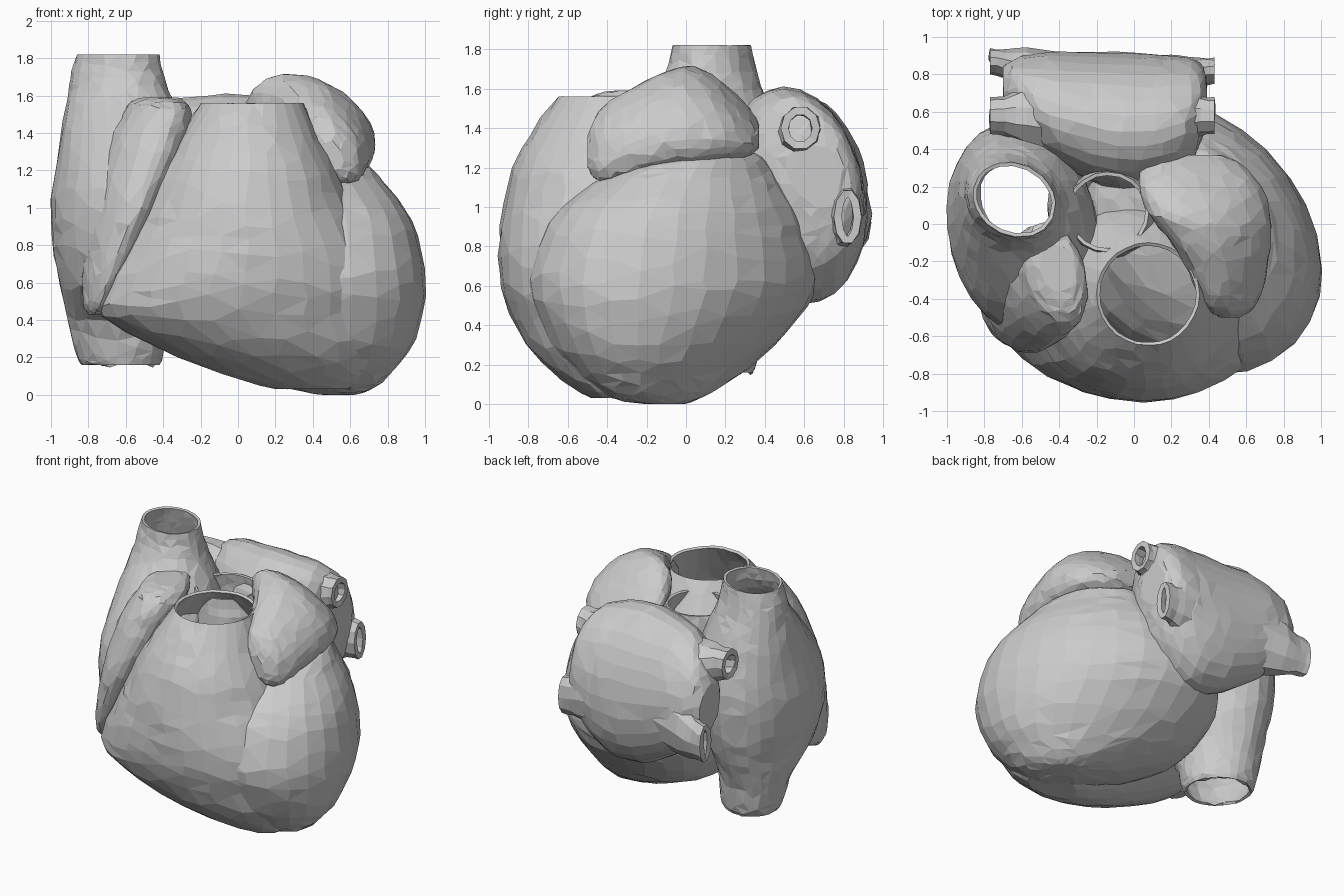
import bpy, bmesh, math, random

random.seed(4)
if "Cube" in bpy.data.objects:
    bpy.data.objects.remove(bpy.data.objects["Cube"])

grey = bpy.data.materials.new("matte grey")
grey.use_nodes = True
GREY = (0.6, 0.6, 0.6, 1)
grey.diffuse_color = GREY
grey.node_tree.nodes["Principled BSDF"].inputs["Base Color"].default_value = GREY


def spline(rows, steps=4):
    """Smoothly interpolate the rows of a section table."""
    out = []
    for i in range(len(rows) - 1):
        a, b, c, d = (rows[max(0, min(len(rows) - 1, i + k))] for k in (-1, 0, 1, 2))
        for s in range(steps):
            t = s / steps
            out.append([q + t / 2 * (r - p + t * (2*p - 5*q + 4*r - w + t * (3*(q - r) + w - p)))
                        for p, q, r, w in zip(a, b, c, d)])
    return out + [list(rows[-1])]


def loft(name, axis, rows, tilt=0, hollow=False, sides=28, keep=0.4, rough=0.005, steps=4, wall=0.02):
    """Skin oval sections; a row is (position, min, max, min, max) of the other two axes."""
    u, v = [k for k in range(3) if k != axis]
    bm = bmesh.new()
    rings = []
    sections = spline(rows, steps)
    for i, (pos, u0, u1, v0, v1) in enumerate(sections):
        jitter = rough if 0 < i < len(sections) - 1 else 0
        ring = []
        for k in range(sides):
            t = 2 * math.pi * k / sides
            p = [0, 0, 0]
            p[axis] = pos
            p[u] = (u0 + u1) / 2 + (u1 - u0) / 2 * (
                math.cos(t) * math.sqrt(1 - tilt * tilt) + math.sin(t) * tilt)
            p[v] = (v0 + v1) / 2 + (v1 - v0) / 2 * math.sin(t)
            ring.append(bm.verts.new([c + random.uniform(-jitter, jitter) for c in p]))
        rings.append(ring)
    for a, b in zip(rings, rings[1:]):
        for k in range(sides):
            n = (k + 1) % sides
            bm.faces.new((a[k], a[n], b[n], b[k]))
    if hollow != "both":
        bm.faces.new(rings[0])
    if not hollow:
        bm.faces.new(rings[-1])
    bmesh.ops.recalc_face_normals(bm, faces=bm.faces)
    mesh = bpy.data.meshes.new(name)
    bm.to_mesh(mesh)
    bm.free()
    mesh.materials.append(grey)
    obj = bpy.data.objects.new(name, mesh)
    bpy.context.collection.objects.link(obj)
    # irregular facets, then wall thickness on open vessels
    if keep < 1:
        obj.modifiers.new("facets", "DECIMATE").ratio = keep
    if hollow:
        shell = obj.modifiers.new("wall", "SOLIDIFY")
        shell.thickness = wall
        shell.offset = -1


# Left ventricle: large egg that forms the apex
loft("left_ventricle", 2, [
    (0, .46, .62, -.2, -.02), (.04, .25, .73, -.4, .1), (.15, -.08, .85, -.56, .27),
    (.3, -.34, .95, -.69, .45), (.5, -.45, 1, -.78, .62), (.65, -.46, 1, -.8, .67),
    (.85, -.42, .96, -.74, .64), (1, -.3, .89, -.64, .58), (1.15, -.2, .77, -.45, .49),
    (1.25, 0, .66, -.22, .4), (1.3, .15, .5, 0, .25)], tilt=-.25)

# Right ventricle: front chamber, open at the top
loft("right_ventricle", 2, [
    (.03, .22, .6, -.48, -.25), (.1, -.05, .68, -.6, -.18), (.25, -.42, .75, -.77, -.08),
    (.43, -.74, .78, -.88, .04), (.6, -.72, .78, -.94, .1), (.8, -.62, .72, -.95, .14),
    (1, -.52, .61, -.93, .14), (1.2, -.42, .53, -.88, .1), (1.4, -.3, .42, -.77, 0),
    (1.56, -.2, .35, -.65, -.1)], hollow=True)

# Right atrium running into the upper and lower great veins, open at both ends
loft("right_atrium_and_great_veins", 2, [
    (.16, -.84, -.42, -.08, .34), (.22, -.87, -.4, -.1, .36), (.4, -.91, -.38, -.18, .39),
    (.58, -.95, -.3, -.48, .46), (.8, -.99, -.22, -.6, .52), (1.05, -1, -.19, -.59, .54),
    (1.25, -.97, -.2, -.49, .51), (1.45, -.94, -.27, -.31, .45), (1.6, -.91, -.36, -.16, .39),
    (1.72, -.89, -.4, -.09, .35), (1.82, -.86, -.42, -.07, .33)], tilt=-.15, hollow="both")

# Right auricle: flap lying along the edge of the right ventricle
loft("right_auricle", 2, [
    (.43, -.8, -.7, -.5, -.38), (.5, -.83, -.68, -.58, -.25), (.7, -.83, -.57, -.65, -.15),
    (1, -.78, -.43, -.69, -.1), (1.3, -.72, -.3, -.63, -.05), (1.48, -.63, -.25, -.56, 0),
    (1.56, -.58, -.27, -.48, 0), (1.59, -.5, -.32, -.36, -.1)], tilt=-.3)

# Left atrium: wide chamber across the back
loft("left_atrium", 0, [
    (-.7, .6, .84, .95, 1.28), (-.62, .51, .89, .85, 1.43), (-.45, .34, .92, .7, 1.55),
    (-.15, .2, .92, .53, 1.6), (.1, .2, .91, .53, 1.6), (.28, .3, .89, .68, 1.55),
    (.36, .44, .85, .85, 1.45), (.39, .55, .78, 1, 1.32)], tilt=-.15)

# Left auricle: ear-shaped lobe over the left ventricle
loft("left_auricle", 1, [
    (-.5, .46, .56, 1.2, 1.36), (-.44, .37, .65, 1.13, 1.49), (-.3, .31, .7, 1.15, 1.59),
    (-.1, .2, .73, 1.19, 1.69), (.05, .08, .73, 1.2, 1.71), (.2, .03, .68, 1.23, 1.62),
    (.32, .05, .57, 1.26, 1.5), (.37, .16, .46, 1.3, 1.42)], tilt=-.45)

# Aortic root: open tube sunk between the chambers
loft("aortic_root", 2, [
    (.9, -.3, .1, -.2, .25), (1.3, -.37, .12, -.17, .3), (1.49, -.36, .08, -.15, .28)],
    hollow=True, sides=20, keep=.6)

# Lung veins: two on each side, flaring into the left atrium
for side, tip in (("left", .43), ("right", -.77)):
    inward = -math.copysign(1, tip)
    for level, y, z, ry, rz in (("upper", .58, 1.4, .1, .11), ("lower", .82, .95, .07, .14)):
        if side == "right" and level == "lower":
            y, z = .87, .92
        # wider and nearer the chamber's middle with depth
        rows = []
        for depth, flare, pull in ((.42, .13, .5), (.2, .07, .22), (.08, .01, .05), (0, 0, 0)):
            cy = y + (.56 - y) * pull
            cz = z + (1.1 - z) * pull
            rows.append((tip + inward * depth, cy - ry - flare, cy + ry + flare,
                         cz - rz - flare, cz + rz + flare))
        loft(f"{side}_{level}_lung_vein", 0, rows, hollow=True, sides=10,
             keep=1, rough=.006, steps=2, wall=.04)
